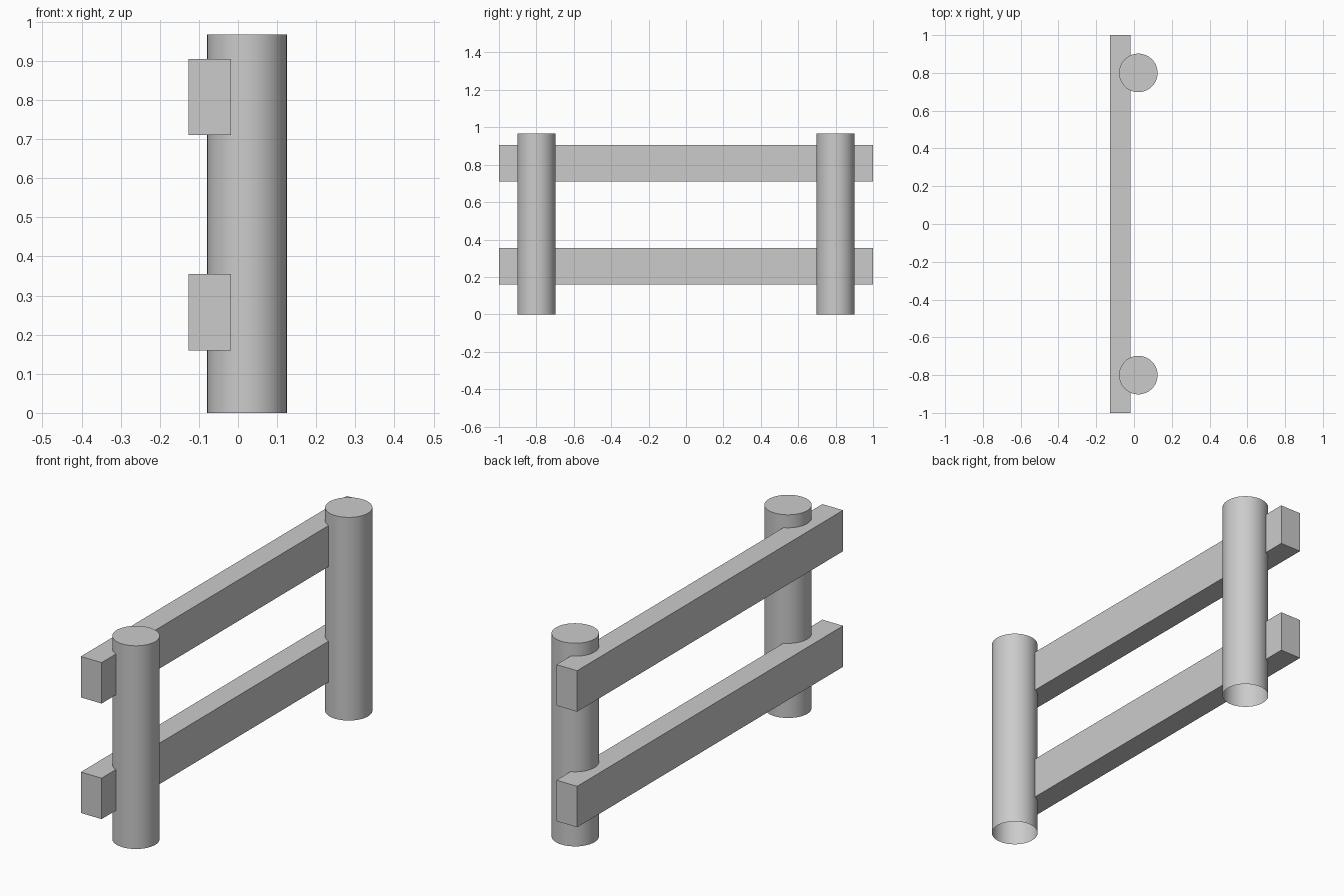
import bpy, bmesh
from mathutils import Matrix, Vector

if "Cube" in bpy.data.objects:
    bpy.data.objects.remove(bpy.data.objects["Cube"])

POST_R, POST_H, POST_X, POST_Y = 0.102, 0.967, 0.023, 0.8


def finish(name, bm):
    mesh = bpy.data.meshes.new(name)
    bm.to_mesh(mesh)
    bm.free()
    ob = bpy.data.objects.new(name, mesh)
    bpy.context.collection.objects.link(ob)
    return ob


def post(name, y):
    # Round post: capped top, open underside
    bm = bmesh.new()
    bmesh.ops.create_cone(bm, cap_ends=True, segments=48, radius1=POST_R, radius2=POST_R,
                          depth=POST_H, matrix=Matrix.Translation((POST_X, y, POST_H / 2)))
    bottom = [f for f in bm.faces if f.normal.z < -0.9]
    bmesh.ops.delete(bm, geom=bottom, context='FACES_ONLY')
    for f in bm.faces:
        f.smooth = abs(f.normal.z) < 0.5
    for e in bm.edges:
        e.smooth = not any(f.normal.z > 0.5 for f in e.link_faces)
    return finish(name, bm)


def rail(name, z0, z1, x0=-0.127, x1=-0.018):
    # Square-cut plank running the full length, let into the posts
    bm = bmesh.new()
    centre = Vector(((x0 + x1) / 2, 0, (z0 + z1) / 2))
    size = Matrix.Diagonal((x1 - x0, 2.0, z1 - z0, 1))
    bmesh.ops.create_cube(bm, size=1, matrix=Matrix.Translation(centre) @ size)
    return finish(name, bm)


# Posts
post("front_post", -POST_Y)
post("back_post", POST_Y)

# Rails
rail("lower_rail", 0.16, 0.355)
rail("upper_rail", 0.71, 0.905)
